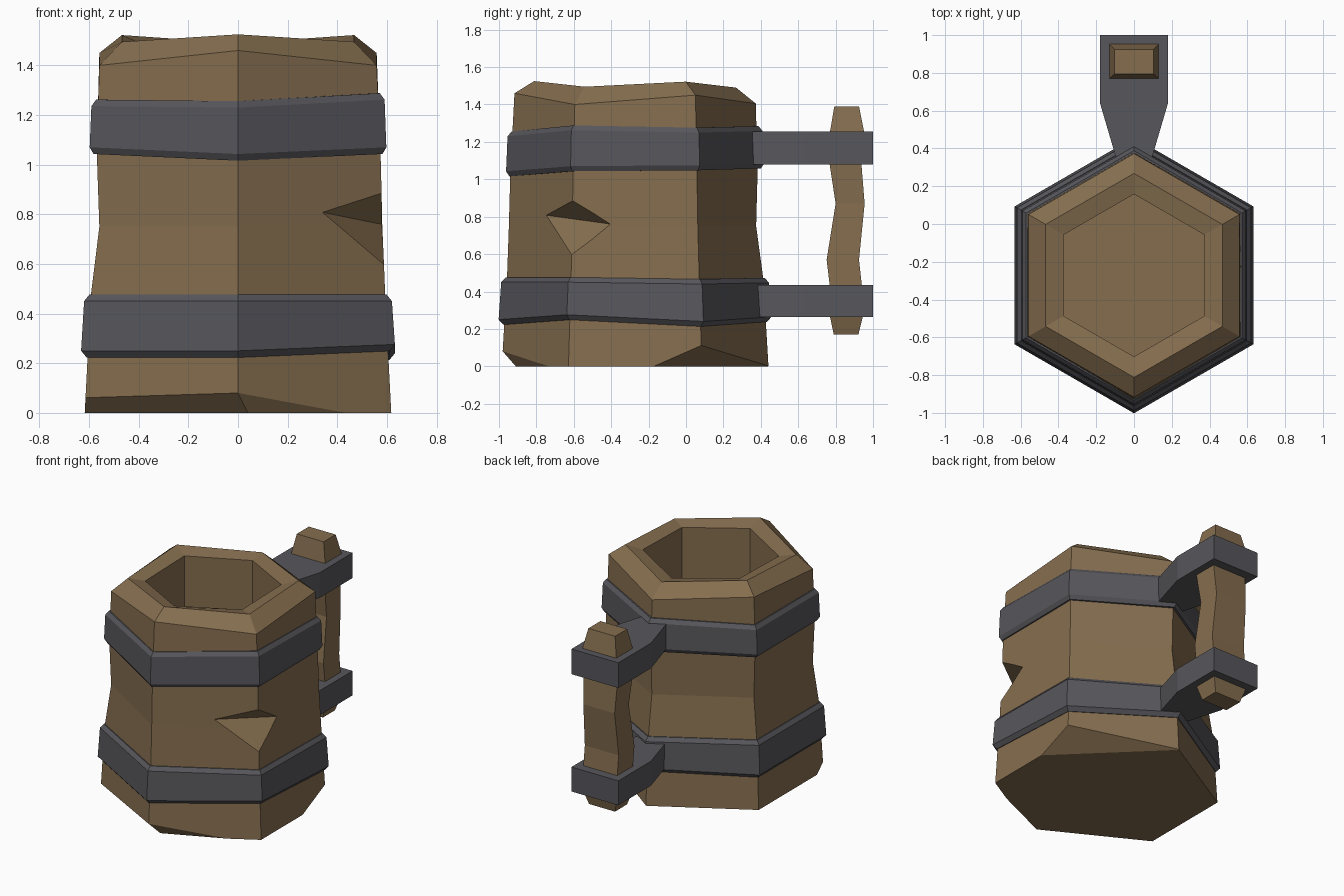
import bpy, bmesh, math
from mathutils import Vector

if "Cube" in bpy.data.objects:
    bpy.data.objects.remove(bpy.data.objects["Cube"])

CY = -0.272  # centre of the mug body in y


def material(name, rgb):
    m = bpy.data.materials.new(name)
    m.diffuse_color = (*rgb, 1)
    m.use_nodes = True
    m.node_tree.nodes["Principled BSDF"].inputs["Base Color"].default_value = m.diffuse_color
    return m


wood = material("brown wood", (0.235, 0.155, 0.078))
iron = material("dark iron", (0.095, 0.095, 0.107))


def finish(bm, name, mat):
    bmesh.ops.recalc_face_normals(bm, faces=bm.faces)
    me = bpy.data.meshes.new(name)
    bm.to_mesh(me)
    bm.free()
    me.materials.append(mat)
    ob = bpy.data.objects.new(name, me)
    bpy.context.collection.objects.link(ob)
    return ob


def loft(rings, closed=False):
    """Skin a list of point rings; cap the ends, or join last ring to first."""
    bm = bmesh.new()
    vs = [[bm.verts.new(p) for p in r] for r in rings]
    n = len(vs[0])
    pairs = list(zip(vs, vs[1:])) + ([(vs[-1], vs[0])] if closed else [])
    for a, b in pairs:
        for i in range(n):
            j = (i + 1) % n
            bm.faces.new((a[i], a[j], b[j], b[i]))
    if not closed:
        bm.faces.new(vs[0])
        bm.faces.new(vs[-1])
    return bm


def hexring(r, z):
    """Corners: front, front right, back right, back, back left, front left."""
    rs = r if isinstance(r, list) else [r] * 6
    zs = z if isinstance(z, list) else [z] * 6
    return [(rs[i] * math.sin(i * math.pi / 3),
             CY - rs[i] * math.cos(i * math.pi / 3), zs[i]) for i in range(6)]


# Mug body with uneven rim and hollow inside
bm = loft([
    hexring(0.713, 0),
    hexring(0.685, 0.47),
    hexring([0.675, 0.672, 0.67, 0.647, 0.642, 0.645], 0.75),
    hexring([0.667, 0.663, 0.66, 0.655, 0.657, 0.657], 1.05),
    hexring(0.645, [1.46, 1.40, 1.45, 1.405, 1.45, 1.40]),
    hexring(0.54, [1.525, 1.495, 1.522, 1.49, 1.522, 1.495]),
    hexring(0.43, [1.49, 1.48, 1.49, 1.475, 1.49, 1.48]),
    hexring(0.43, 0.25),
])

# Chipped bottom edges, cut by planes
chips = [((0, -0.98, 0.08), (-0.615, -0.625, 0.06), (0.04, -0.91, 0)),
         ((0, -0.98, 0.08), (0.04, -0.91, 0), (0.41, -0.745, 0)),
         ((0.61, 0.08, 0.11), (0.615, -0.17, 0), (0, 0.435, 0))]
for tri in chips:
    a, b, c = map(Vector, tri)
    n = (b - a).cross(c - a).normalized()
    if n.z > 0:
        n = -n
    bmesh.ops.bisect_plane(bm, geom=bm.verts[:] + bm.edges[:] + bm.faces[:],
                           plane_co=a, plane_no=n, clear_outer=True, dist=1e-5)
    bmesh.ops.holes_fill(bm, edges=[e for e in bm.edges if e.is_boundary], sides=0)
body = finish(bm, "mug_body", wood)

# Notch in the front right corner
bm = bmesh.new()
for p in [(0.525, -0.59, 0.76), (0.33, -0.762, 0.81), (0.578, -0.40, 0.76),
          (0.582, -0.61, 0.89), (0.592, -0.615, 0.59), (0.8, -0.75, 0.76)]:
    bm.verts.new(p)
bmesh.ops.convex_hull(bm, input=bm.verts[:])
cutter = finish(bm, "notch_cutter", wood)
cutter.hide_render = True
cutter.hide_viewport = True
mod = body.modifiers.new("notch", 'BOOLEAN')
mod.operation = 'DIFFERENCE'
mod.solver = 'EXACT'
mod.object = cutter


# Iron bands with bevelled edges
def band(name, r_low, r_high, r_in, low, high):
    rings = [hexring(0.60, [z - 0.027 for z in low]),
             hexring(r_in + 0.012, [z - 0.027 for z in low]),
             hexring(r_low, low),
             hexring(r_high, high),
             hexring(r_in, [z + 0.026 for z in high]),
             hexring(0.60, [z + 0.026 for z in high])]
    finish(loft(rings, closed=True), name, iron)


band("upper_band", 0.69, 0.682, 0.66, [1.043, 1.07, 1.075, 1.085, 1.07, 1.07],
     [1.23, 1.262, 1.25, 1.258, 1.236, 1.236])
band("lower_band", 0.73, 0.716, 0.692, [0.25, 0.276, 0.24, 0.265, 0.25, 0.25],
     [0.45, 0.45, 0.44, 0.447, 0.45, 0.45])

# Brackets holding the handle
outline = [(-0.08, 0.30), (0.08, 0.30), (0.18, 0.64),
           (0.18, 1.0), (-0.18, 1.0), (-0.18, 0.64)]
for name, z0, z1 in [("upper_bracket", 1.08, 1.255), ("lower_bracket", 0.265, 0.435)]:
    finish(loft([[(x, y, z) for x, y in outline] for z in (z0, z1)]), name, iron)

# Crooked wooden handle: z, y front, y back, half width
sections = [(0.17, 0.79, 0.922, 0.10), (0.265, 0.77, 0.945, 0.13),
            (0.435, 0.768, 0.94, 0.13), (0.57, 0.752, 0.925, 0.13),
            (0.87, 0.80, 0.955, 0.12), (1.08, 0.768, 0.938, 0.13),
            (1.255, 0.77, 0.952, 0.13), (1.39, 0.793, 0.925, 0.103)]
finish(loft([[(-w, a, z), (w, a, z), (w, b, z), (-w, b, z)]
             for z, a, b, w in sections]), "handle", wood)
